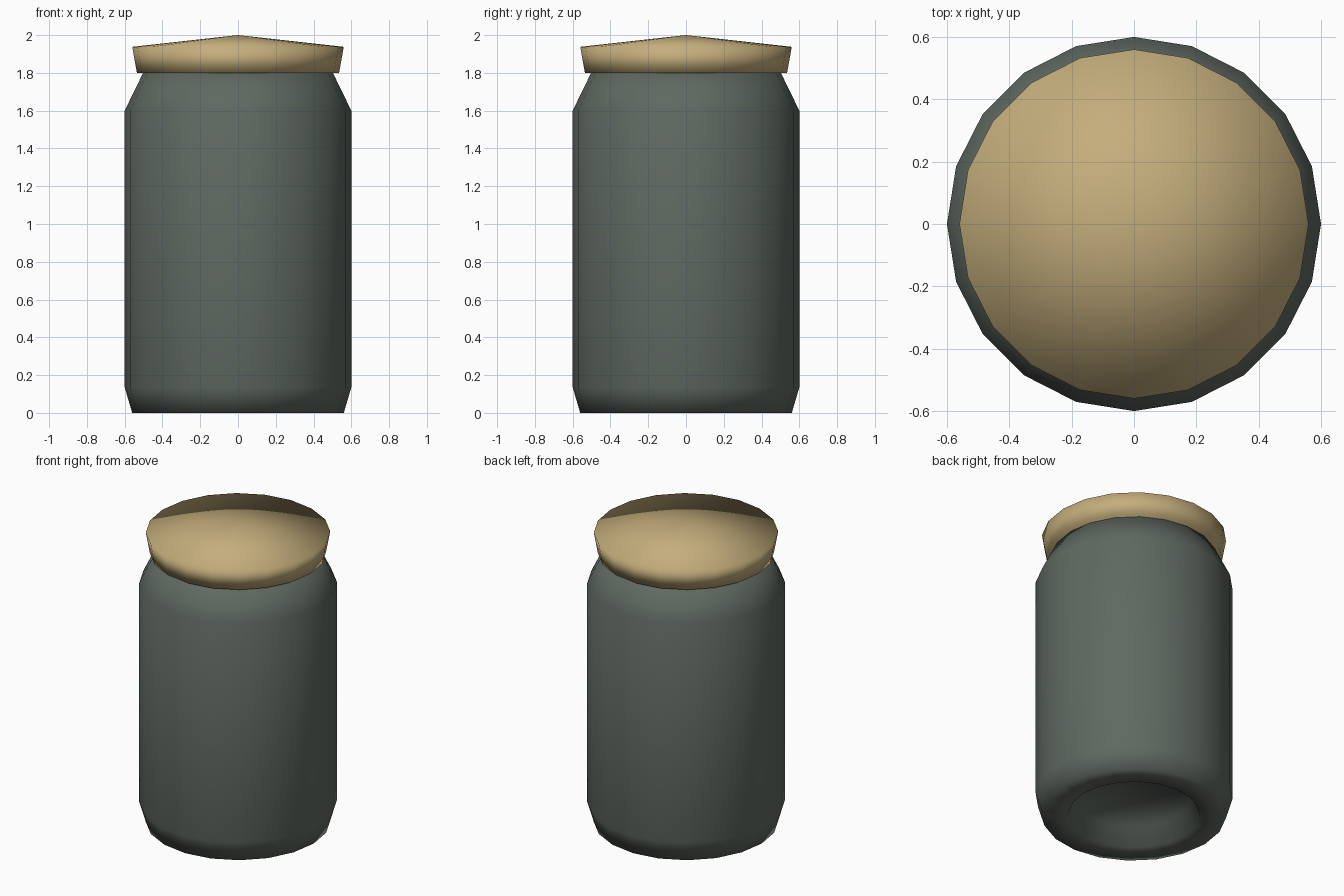
import bpy, bmesh, math

if "Cube" in bpy.data.objects:
    bpy.data.objects.remove(bpy.data.objects["Cube"])

SIDES = 20


def lathe(name, profile, color):
    """Revolve (radius, z) points about z; a zero radius becomes a pole."""
    bm = bmesh.new()
    rings = []
    for r, z in profile:
        n = SIDES if r > 0 else 1
        rings.append([bm.verts.new((r * math.cos(2 * math.pi * i / SIDES),
                                    r * math.sin(2 * math.pi * i / SIDES), z))
                      for i in range(n)])
    for a, b in zip(rings, rings[1:]):
        for i in range(SIDES):
            j = (i + 1) % SIDES
            quad = [a[i % len(a)], a[j % len(a)], b[j % len(b)], b[i % len(b)]]
            bm.faces.new(list(dict.fromkeys(quad)))
    bmesh.ops.recalc_face_normals(bm, faces=bm.faces)
    for f in bm.faces:
        f.smooth = True
    mesh = bpy.data.meshes.new(name)
    bm.to_mesh(mesh)
    bm.free()
    mat = bpy.data.materials.new(name + "_material")
    mat.diffuse_color = color
    mat.use_nodes = True
    mat.node_tree.nodes["Principled BSDF"].inputs["Base Color"].default_value = mat.diffuse_color
    mesh.materials.append(mat)
    obj = bpy.data.objects.new(name, mesh)
    bpy.context.collection.objects.link(obj)
    return obj


# Jar body: recessed base, foot ring, bevelled foot, wall, sloped shoulder
lathe("jar_body", [(0, 0.13), (0.35, 0.12), (0.40, 0), (0.56, 0), (0.60, 0.135),
                   (0.60, 1.60), (0.50, 1.805), (0, 1.805)],
      (0.115, 0.14, 0.12, 1))

# Stopper: flared side with a shallow conical top
lathe("jar_lid", [(0, 1.80), (0.535, 1.80), (0.56, 1.938), (0, 2.0)],
      (0.55, 0.42, 0.20, 1))
